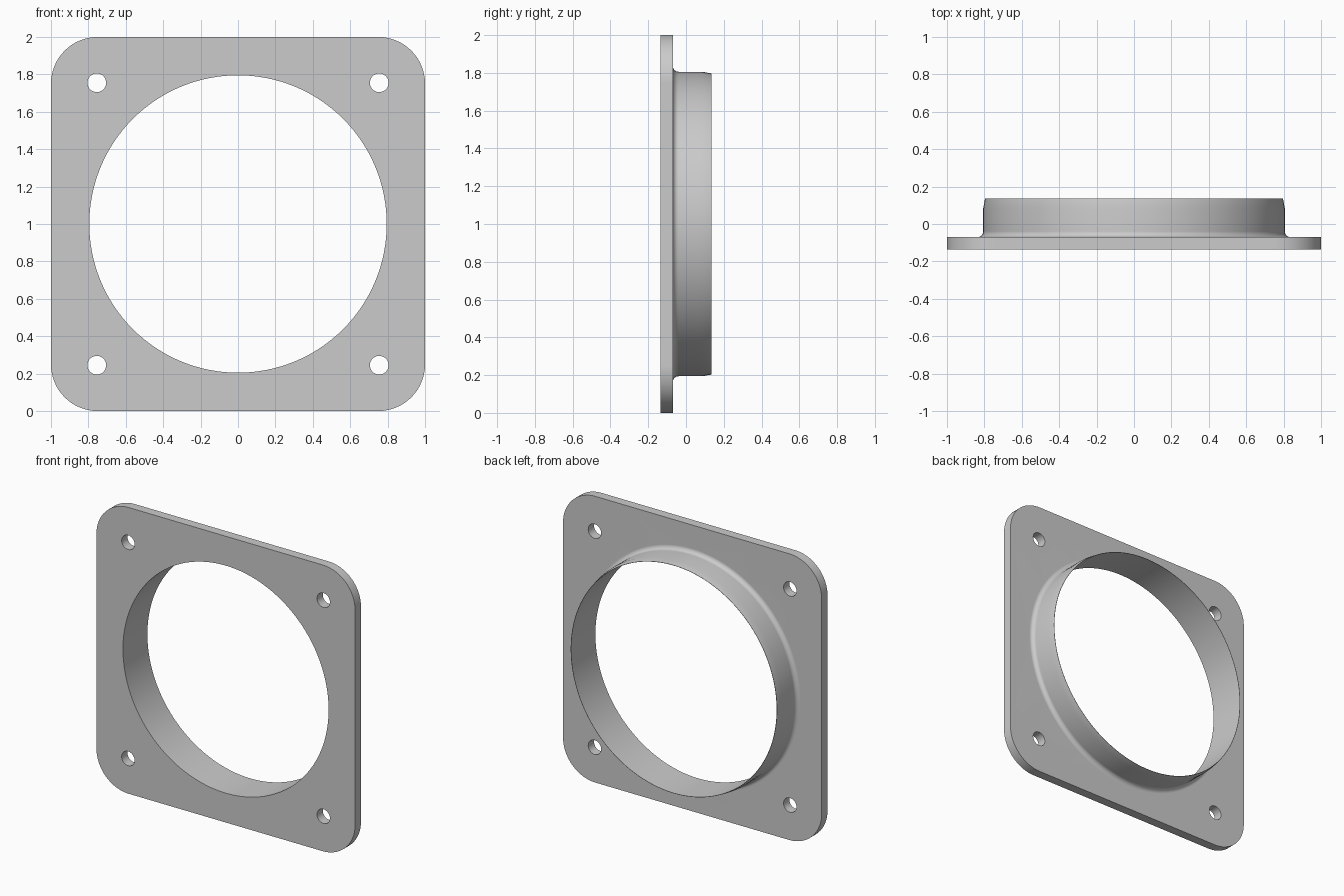
import bpy, bmesh
from math import sin, cos, pi, radians

cube = bpy.data.objects.get("Cube")
if cube:
    bpy.data.objects.remove(cube, do_unlink=True)

FRONT, PLATE_BACK, COLLAR_BACK = -0.135, -0.07, 0.135
BORE, COLLAR, FILLET = 0.795, 0.806, 0.03
CORNER, HOLE_POS, HOLE_R = 0.25, 0.755, 0.05
SEG, HOLE_SEG, CORNER_SEG = 128, 32, 16

bm = bmesh.new()


def ring(points, y):
    return [bm.verts.new((x, y, z + 1)) for x, z in points]


def wall(a, b):
    for i in range(len(a)):
        j = (i + 1) % len(a)
        bm.faces.new((a[i], a[j], b[j], b[i]))


def cap(loops):
    edges = []
    for loop in loops:
        for a, b in zip(loop, loop[1:] + loop[:1]):
            edges.append(bm.edges.get((a, b)) or bm.edges.new((a, b)))
    bmesh.ops.triangle_fill(bm, use_beauty=True, use_dissolve=False, edges=edges)


def circle(r, n, cx=0, cz=0):
    return [(cx + r * cos(2 * pi * i / n), cz + r * sin(2 * pi * i / n)) for i in range(n)]


def rounded_square():
    points = []
    for k, (sx, sz) in enumerate([(1, 1), (-1, 1), (-1, -1), (1, -1)]):
        for i in range(CORNER_SEG + 1):
            a = (k + i / CORNER_SEG) * pi / 2
            points.append((sx * (1 - CORNER) + CORNER * cos(a),
                           sz * (1 - CORNER) + CORNER * sin(a)))
    return points


# Plate outline and the four screw holes, front and back
shapes = [rounded_square()]
shapes += [circle(HOLE_R, HOLE_SEG, sx * HOLE_POS, sz * HOLE_POS)
           for sx in (-1, 1) for sz in (-1, 1)]
front = [ring(s, FRONT) for s in shapes]
back = [ring(s, PLATE_BACK) for s in shapes]
for a, b in zip(front, back):
    wall(a, b)

# Collar: fillet from the plate, straight outside, tapered lip, straight bore
profile = []
for i in range(7):
    a = i / 6 * pi / 2
    profile.append((COLLAR + FILLET * (1 - sin(a)), PLATE_BACK + FILLET * (1 - cos(a))))
profile += [(COLLAR, 0.085), (0.797, COLLAR_BACK), (BORE, COLLAR_BACK), (BORE, FRONT)]
rings = [ring(circle(r, SEG), y) for r, y in profile]
for a, b in zip(rings, rings[1:]):
    wall(a, b)

# Flat plate faces
cap(front + [rings[-1]])
cap(back + [rings[0]])
bmesh.ops.recalc_face_normals(bm, faces=bm.faces)

mesh = bpy.data.meshes.new("flange_plate")
bm.to_mesh(mesh)
bm.free()
flange = bpy.data.objects.new("flange_plate", mesh)
bpy.context.collection.objects.link(flange)

# Plain grey material
grey = bpy.data.materials.new("light grey")
grey.use_nodes = True
colour = (0.6, 0.6, 0.6, 1)
grey.diffuse_color = colour
grey.node_tree.nodes["Principled BSDF"].inputs["Base Color"].default_value = colour
mesh.materials.append(grey)

# Smooth curved walls while the flat faces stay flat
bpy.ops.object.select_all(action="DESELECT")
flange.select_set(True)
bpy.context.view_layer.objects.active = flange
bpy.ops.object.shade_smooth_by_angle(angle=radians(30))
weighted = flange.modifiers.new("flat_face_normals", "WEIGHTED_NORMAL")
weighted.keep_sharp = True
